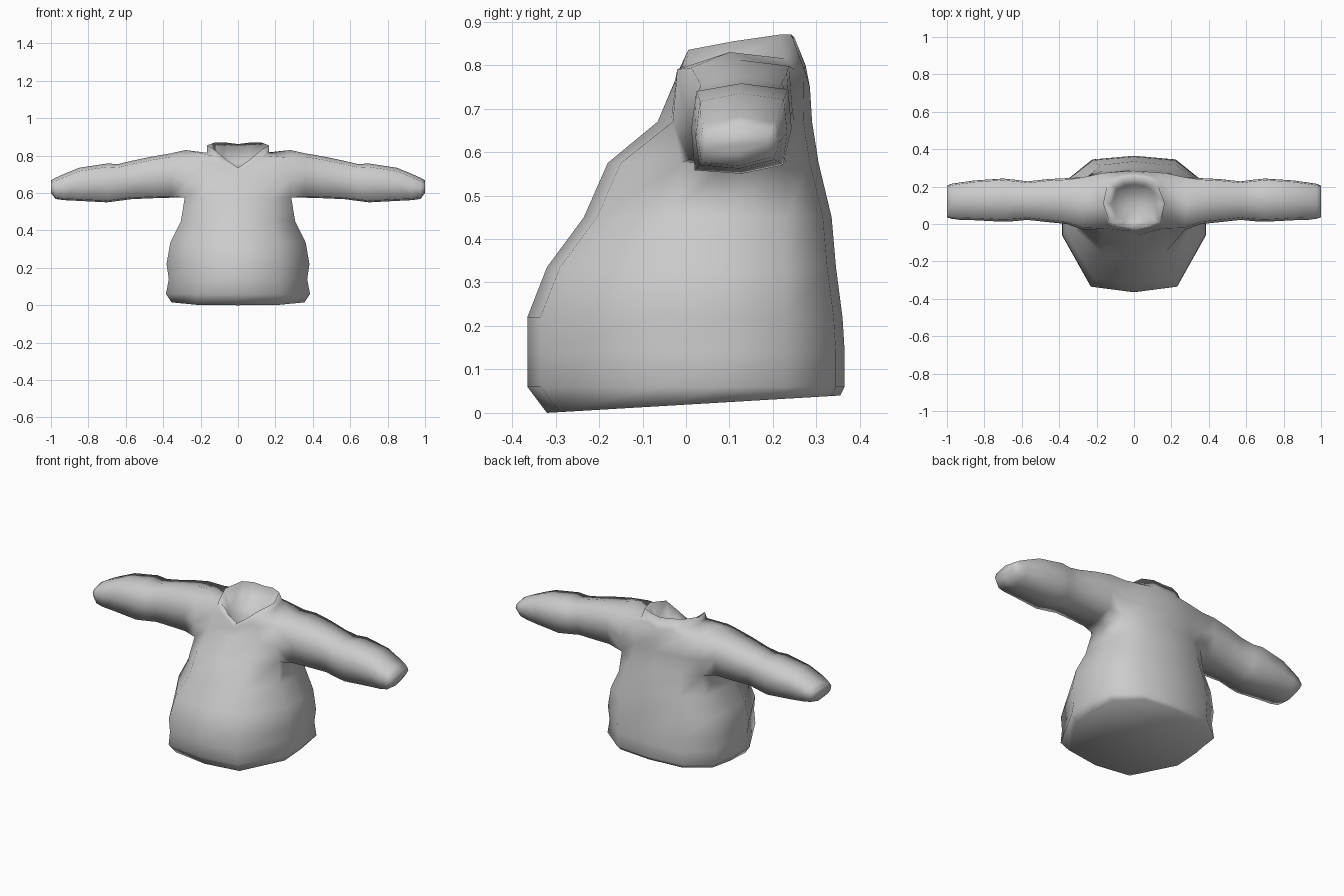
import bpy, bmesh

bm = bmesh.new()


def full_ring(half):
    """Mirror a half outline (front centre to back centre) into a closed ring of 12."""
    pts = list(half) + [(-x, y, z) for x, y, z in half[-2:0:-1]]
    return [bm.verts.new(p) for p in pts]


def bridge(a, b, skip=()):
    n = len(a)
    for i in range(n):
        if i not in skip:
            bm.faces.new((a[i], a[(i + 1) % n], b[(i + 1) % n], b[i]))


def body_level(z, w, yf, yb, side_f, side_b, tilt=0.0):
    pts = [(0, yf), (0.6 * w, yf + 0.03), (w, side_f), (w, 0.09),
           (0.95 * w, side_b), (0.58 * w, yb - 0.02), (0, yb)]
    return [(x, y, z + tilt * (y - yf) / (yb - yf)) for x, y in pts]


# Body: hem, belly, waist and chest
levels = [
    body_level(0.00, 0.355, -0.32, 0.355, -0.06, 0.23, 0.04),
    body_level(0.06, 0.385, -0.365, 0.365, -0.06, 0.23),
    body_level(0.14, 0.370, -0.365, 0.365, -0.06, 0.23),
    body_level(0.22, 0.382, -0.365, 0.36, -0.06, 0.23),
    body_level(0.335, 0.362, -0.32, 0.345, -0.05, 0.23),
    body_level(0.45, 0.305, -0.235, 0.335, -0.04, 0.23),
    body_level(0.575, 0.285, -0.18, 0.305, -0.01, 0.23),
    body_level(0.67, 0.275, -0.065, 0.29, -0.03, 0.25),
    # Shoulder line
    [(0, -0.04, 0.71), (0.15, -0.025, 0.765), (0.27, -0.02, 0.79), (0.28, 0.10, 0.83),
     (0.27, 0.25, 0.79), (0.17, 0.272, 0.79), (0, 0.285, 0.75)],
    # Neck base and collar rim
    [(0, -0.035, 0.72), (0.08, -0.02, 0.76), (0.14, 0.0, 0.80), (0.165, 0.11, 0.815),
     (0.14, 0.23, 0.815), (0.08, 0.262, 0.815), (0, 0.275, 0.80)],
    [(0, -0.032, 0.735), (0.07, -0.018, 0.785), (0.13, 0.005, 0.835), (0.165, 0.11, 0.855),
     (0.125, 0.215, 0.87), (0.065, 0.243, 0.87), (0, 0.25, 0.862)],
]
# Inside of the collar
rim = levels[-1]
levels.append([(x * 0.72, 0.11 + (y - 0.11) * 0.72, 0.72 + (z - 0.735) * 0.35) for x, y, z in rim])
rings = [full_ring(h) for h in levels]
arm_cols = {2, 3, 8, 9}
for k in range(len(rings) - 1):
    bridge(rings[k], rings[k + 1], arm_cols if k in (6, 7) else ())
bm.faces.new(rings[0][::-1])
neck_floor = bm.verts.new((0, 0.11, 0.725))
for i in range(12):
    bm.faces.new((rings[-1][i], rings[-1][(i + 1) % 12], neck_floor))

# Sleeves: x, top, bottom, front, back
sections = [
    (0.36, 0.812, 0.575, 0.00, 0.245), (0.46, 0.795, 0.572, 0.01, 0.24),
    (0.57, 0.772, 0.567, 0.022, 0.228), (0.64, 0.755, 0.558, 0.015, 0.237),
    (0.70, 0.758, 0.550, 0.012, 0.243), (0.85, 0.735, 0.558, 0.02, 0.233),
    (0.93, 0.702, 0.562, 0.022, 0.222), (0.975, 0.682, 0.568, 0.028, 0.215),
    (1.0, 0.668, 0.60, 0.035, 0.205),
]
lo, mid, hi = rings[6:9]
for s in (1, -1):
    f, m, b = (2, 3, 4) if s == 1 else (10, 9, 8)
    # Armhole loop
    prev = [hi[m], hi[f], mid[f], lo[f], lo[m], lo[b], mid[b], hi[b]]
    for x, zt, zb, yf, yb in sections:
        c, zm = (yf + yb) / 2, (zt + zb) / 2
        outline = [(c, zt), (yf + 0.012, zt - 0.018), (yf, zm), (yf + 0.008, zb + 0.008),
                   (c, zb), (yb - 0.02, zb + 0.02), (yb, zm), (yb - 0.008, zt - 0.014)]
        ring = [bm.verts.new((s * x, y, z)) for y, z in outline]
        bridge(prev, ring)
        prev = ring
    bm.faces.new(prev)

# Drop the vertices left inside the armholes
bmesh.ops.delete(bm, geom=[v for v in bm.verts if not v.link_faces], context='VERTS')
bmesh.ops.recalc_face_normals(bm, faces=bm.faces)

mesh = bpy.data.meshes.new("sweater")
bm.to_mesh(mesh)
bm.free()
sweater = bpy.data.objects.new("sweater", mesh)
bpy.context.collection.objects.link(sweater)

cloth = bpy.data.materials.new("light grey cloth")
cloth.diffuse_color = (0.6, 0.6, 0.6, 1)
mesh.materials.append(cloth)
for p in mesh.polygons:
    p.use_smooth = True
